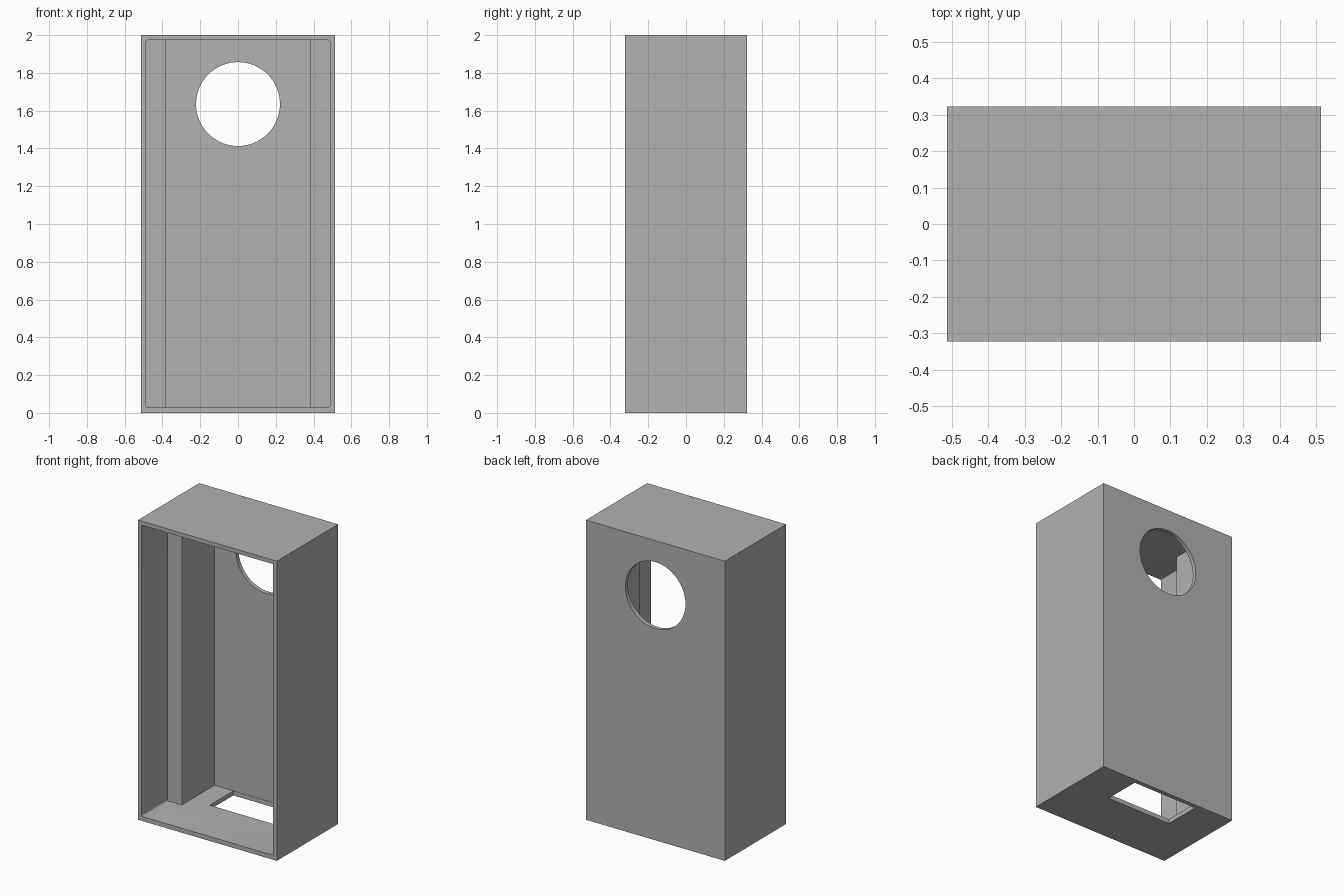
import bpy
import bmesh
from mathutils import Matrix

cube = bpy.data.objects.get("Cube")
if cube:
    bpy.data.objects.remove(cube, do_unlink=True)

W, D, H = 0.513, 0.3225, 2.0      # half width, half depth, height
FLOOR, CEIL = 0.03, 1.973         # inner floor and ceiling
OPEN_X, INNER_X = 0.486, 0.38     # half widths of front and rear cavity
STEP_Y, BACK_Y = -0.05, 0.295     # step depth and inside of back wall

grey = bpy.data.materials.new("mid_grey")
grey.use_nodes = True
colour = (0.445, 0.445, 0.445, 1)
grey.diffuse_color = colour
grey.node_tree.nodes["Principled BSDF"].inputs["Base Color"].default_value = colour


def finish(name, bm):
    bmesh.ops.recalc_face_normals(bm, faces=bm.faces)
    mesh = bpy.data.meshes.new(name)
    bm.to_mesh(mesh)
    bm.free()
    mesh.materials.append(grey)
    obj = bpy.data.objects.new(name, mesh)
    bpy.context.collection.objects.link(obj)
    return obj


def prism(plan, z0, z1):
    """Extrude a plan outline from z0 to z1."""
    bm = bmesh.new()
    face = bm.faces.new([bm.verts.new((x, y, z0)) for x, y in plan])
    top = bmesh.ops.extrude_face_region(bm, geom=[face])["geom"]
    verts = [v for v in top if isinstance(v, bmesh.types.BMVert)]
    bmesh.ops.translate(bm, verts=verts, vec=(0, 0, z1 - z0))
    return bm


def rect(x, y0, y1):
    return [(-x, y0), (x, y0), (x, y1), (-x, y1)]


# Outer box
housing = finish("housing", prism(rect(W, -D, D), 0, H))

# Stepped cavity, open at the front, with slightly rounded mouth corners
half = [(OPEN_X, -0.4), (OPEN_X, STEP_Y), (INNER_X, STEP_Y), (INNER_X, BACK_Y)]
plan = half + [(-x, y) for x, y in reversed(half)]
bm = prism(plan, FLOOR, CEIL)
corners = [e for e in bm.edges
           if all(abs(v.co.x) > OPEN_X - 0.001 for v in e.verts)
           and abs(e.verts[0].co.y - e.verts[1].co.y) > 0.1]
bmesh.ops.bevel(bm, geom=corners, offset=0.008, segments=3, profile=0.5,
                affect='EDGES')
cavity = finish("cavity_cutter", bm)

# Round hole through the back wall
bm = bmesh.new()
bmesh.ops.create_cone(bm, cap_ends=True, segments=64, radius1=0.222,
                      radius2=0.222, depth=0.3)
bmesh.ops.rotate(bm, verts=bm.verts, matrix=Matrix.Rotation(1.5707963, 3, 'X'))
bmesh.ops.translate(bm, verts=bm.verts, vec=(0, D, 1.635))
port = finish("back_hole_cutter", bm)

# Rectangular slot through the floor
slot = finish("floor_slot_cutter", prism(rect(0.24, 0.045, 0.293), -0.1, 0.1))

for cutter in (cavity, port, slot):
    mod = housing.modifiers.new(cutter.name, 'BOOLEAN')
    mod.operation = 'DIFFERENCE'
    mod.solver = 'EXACT'
    mod.object = cutter
    cutter.hide_render = True
    cutter.hide_set(True)

# Apply the cuts and remove the cutters
bpy.context.view_layer.objects.active = housing
housing.select_set(True)
for mod in list(housing.modifiers):
    bpy.ops.object.modifier_apply(modifier=mod.name)
for cutter in (cavity, port, slot):
    bpy.data.objects.remove(cutter, do_unlink=True)
bpy.ops.object.shade_smooth_by_angle(angle=0.5)
